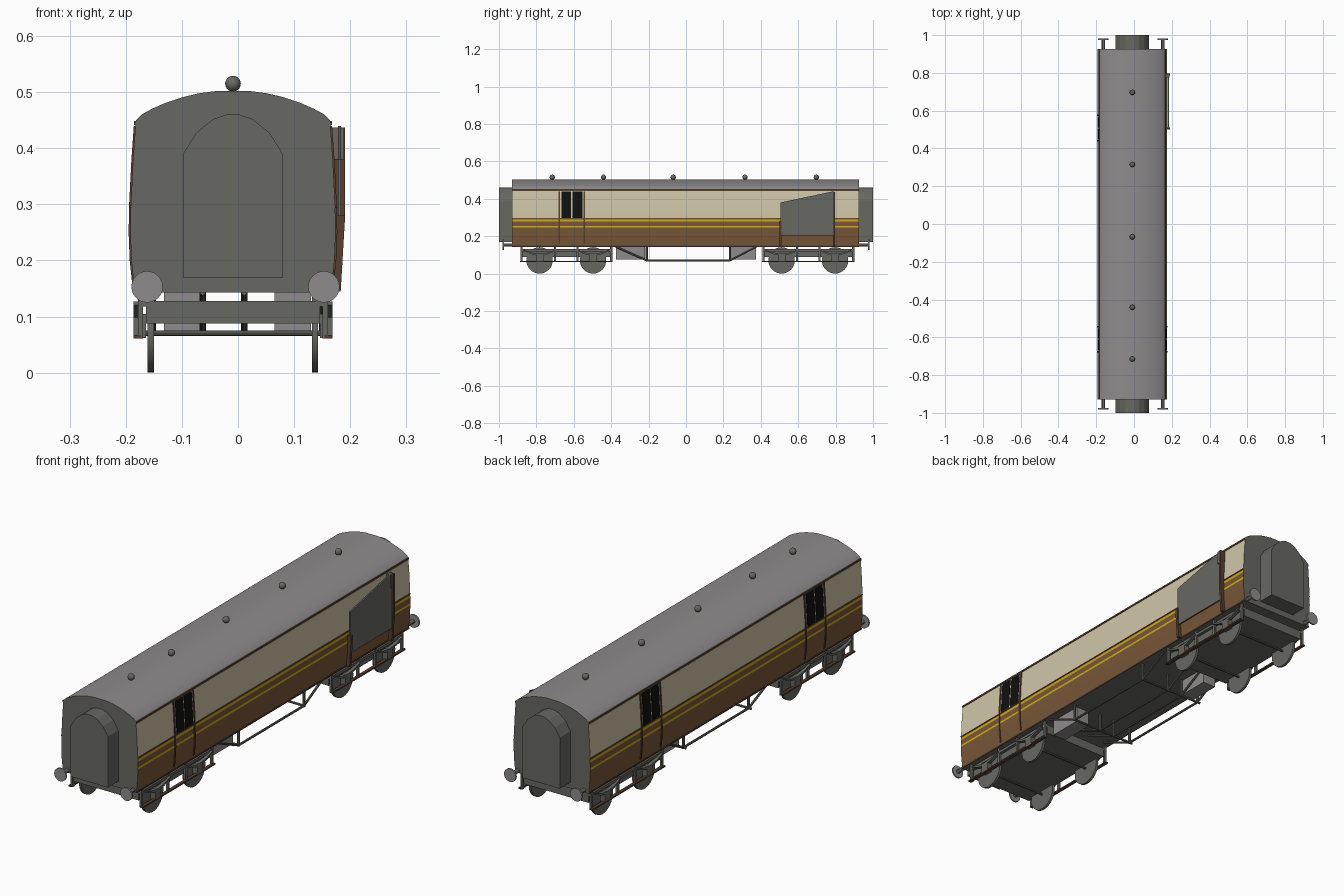
import bpy, bmesh, math
from mathutils import Vector

if "Cube" in bpy.data.objects:
    bpy.data.objects.remove(bpy.data.objects["Cube"])

CX = -0.009  # centre line of the coach (the side net makes the model lopsided)


def material(name, r, g, b):
    lin = [((c / 255 + 0.055) / 1.055) ** 2.4 for c in (r, g, b)]
    m = bpy.data.materials.new(name)
    m.diffuse_color = (*lin, 1)
    m.use_nodes = True
    m.node_tree.nodes["Principled BSDF"].inputs["Base Color"].default_value = m.diffuse_color
    return m


ROOF = material("roof_grey", 142, 139, 140)
DARK = material("frame_grey", 103, 104, 98)
CREAM = material("cream", 208, 198, 168)
BROWN = material("brown", 120, 87, 56)
YELLOW = material("yellow", 205, 172, 20)
BLACK = material("black", 16, 16, 16)
TRIM = material("dark_brown", 88, 62, 46)


def finish(name, bm, mats, smooth=False):
    bmesh.ops.recalc_face_normals(bm, faces=bm.faces)
    me = bpy.data.meshes.new(name)
    bm.to_mesh(me)
    bm.free()
    ob = bpy.data.objects.new(name, me)
    bpy.context.collection.objects.link(ob)
    for m in mats:
        me.materials.append(m)
    if smooth:
        bpy.ops.object.select_all(action='DESELECT')
        ob.select_set(True)
        bpy.context.view_layer.objects.active = ob
        bpy.ops.object.shade_smooth_by_angle(angle=math.radians(30))
    return ob


def prism_mesh(pts, axis, lo, hi):
    """Extrude a closed outline: (x, z) along y, or (y, z) along x."""
    bm = bmesh.new()
    place = (lambda p, d: (p[0], d, p[1])) if axis == 'y' else (lambda p, d: (d, p[0], p[1]))
    a = [bm.verts.new(place(p, lo)) for p in pts]
    b = [bm.verts.new(place(p, hi)) for p in pts]
    bm.faces.new(a)
    bm.faces.new(b[::-1])
    n = len(pts)
    for i in range(n):
        bm.faces.new((a[i], b[i], b[(i + 1) % n], a[(i + 1) % n]))
    return bm


def prism(name, pts, axis, lo, hi, mat, smooth=False):
    return finish(name, prism_mesh(pts, axis, lo, hi), [mat], smooth)


def box(name, x0, x1, y0, y1, z0, z1, mat):
    return prism(name, [(x0, z0), (x1, z0), (x1, z1), (x0, z1)], 'y', y0, y1, mat)


def rod(name, p, q, r, mat, sides=8):
    p, q = Vector(p), Vector(q)
    bm = bmesh.new()
    bmesh.ops.create_cone(bm, cap_ends=True, segments=sides, radius1=r, radius2=r, depth=(q - p).length)
    turn = (q - p).to_track_quat('Z', 'Y').to_matrix().to_4x4()
    turn.translation = (p + q) / 2
    bm.transform(turn)
    return finish(name, bm, [mat], sides > 8)


# Side wall: half width by height
WALL = [(0.143, 0.175), (0.20, 0.181), (0.25, 0.183), (0.30, 0.182), (0.38, 0.178), (0.45, 0.173)]


def half_width(z):
    for (z0, w0), (z1, w1) in zip(WALL, WALL[1:]):
        if z <= z1:
            return w0 + (w1 - w0) * (z - z0) / (z1 - z0)
    return WALL[-1][1]


def side_strip(name, side, y0, y1, z0, z1, mat, t=0.003):
    """Thin plate that follows the curved side wall."""
    zs = [z0] + [z for z, _ in WALL if z0 < z < z1] + [z1]
    pts = [(CX + side * (half_width(z) + t), z) for z in zs]
    pts += [(CX + side * (half_width(z) - 0.002), z) for z in reversed(zs)]
    prism(name, pts, 'y', y0, y1, mat)


# Coach body with colour bands chosen by height
band_z = [0.143, 0.20, 0.246, 0.255, 0.279, 0.289, 0.297, 0.34, 0.38, 0.45]
half = [(half_width(z), z) for z in band_z]
half += [(0.163, 0.460), (0.145, 0.470), (0.12, 0.481), (0.09, 0.491), (0.06, 0.498), (0.03, 0.502)]
outline = [(CX + w, z) for w, z in half] + [(CX - w, z) for w, z in reversed(half)]
bm = prism_mesh(outline, 'y', -0.93, 0.926)
bmesh.ops.recalc_face_normals(bm, faces=bm.faces)
for f in bm.faces:
    z = f.calc_center_median().z
    if abs(f.normal.y) > 0.5 or f.normal.z < -0.9:
        f.material_index = 1
    elif z > 0.45:
        f.material_index = 0
    elif z > 0.297:
        f.material_index = 2
    elif 0.279 < z < 0.289 or 0.246 < z < 0.255:
        f.material_index = 4
    else:
        f.material_index = 3
finish("coach_body", bm, [ROOF, DARK, CREAM, BROWN, YELLOW], True)

# Roof ventilators
for y in (-0.715, -0.441, -0.068, 0.315, 0.697):
    bm = bmesh.new()
    bmesh.ops.create_uvsphere(bm, u_segments=16, v_segments=10, radius=0.014)
    bmesh.ops.translate(bm, verts=bm.verts, vec=(CX, y, 0.515))
    finish("roof_ventilator", bm, [DARK], True)

# Eaves gutter, waist moulding and sill on both sides, doors let into them
DOORS = {1: [(-0.677, -0.543)], -1: [(-0.677, -0.543), (0.44, 0.575)]}
for side, doors in DOORS.items():
    side_strip("eaves_gutter", side, -0.93, 0.926, 0.441, 0.449, TRIM)
    side_strip("waist_moulding", side, -0.93, 0.926, 0.294, 0.298, TRIM, 0.002)
    side_strip("sill", side, -0.93, 0.926, 0.143, 0.149, TRIM)
    for y0, y1 in doors:
        for y in (y0, y1):
            side_strip("door_edge", side, y - 0.004, y + 0.004, 0.16, 0.44, TRIM)
        mid = (y0 + y1) / 2
        for a, b in ((y0 + 0.011, mid - 0.004), (mid + 0.003, y1 - 0.011)):
            side_strip("door_window", side, a, b, 0.298, 0.438, BLACK, 0.002)

# Mail-catching net on the right side with its posts
prism("side_net", [(0.505, 0.203), (0.79, 0.203), (0.79, 0.44), (0.505, 0.38)], 'x', 0.178, 0.184, DARK)
prism("net_tall_post", [(0.166, 0.145), (0.183, 0.145), (0.191, 0.28), (0.191, 0.437), (0.168, 0.437)],
      'y', 0.785, 0.797, TRIM)
prism("net_short_post", [(0.166, 0.145), (0.183, 0.145), (0.191, 0.28), (0.168, 0.28)],
      'y', 0.499, 0.511, TRIM)
box("net_bracket", 0.164, 0.189, 0.775, 0.785, 0.38, 0.437, DARK)

# Gangway connections, buffers
arch = [(0.089, 0.17), (0.089, 0.39), (0.065, 0.428), (0.035, 0.452), (0.012, 0.46)]
arch = [(CX + x, z) for x, z in arch] + [(CX - x, z) for x, z in reversed(arch)]
for end in (-1, 1):
    prism("gangway", arch, 'y', *sorted((end * 0.92, end)), DARK)
    for x in (-0.162, 0.153):
        rod("buffer_shank", (x, end * 0.91, 0.153), (x, end * 0.975, 0.153), 0.009, DARK, 12)
        rod("buffer_head", (x, end * 0.974, 0.153), (x, end * 0.981, 0.153), 0.028, ROOF, 24)

# Bogies
for yc in (-0.64, 0.654):
    box("bogie_block", CX - 0.155, CX + 0.155, yc - 0.245, yc + 0.245, 0.088, 0.128, DARK)
    for side in (-1, 1):
        def sx(a, b):
            return sorted((CX + side * a, CX + side * b))
        box("bogie_top_bar", *sx(0.155, 0.168), yc - 0.245, yc + 0.245, 0.118, 0.13, DARK)
        box("bogie_footboard", *sx(0.163, 0.177), yc - 0.248, yc + 0.248, 0.061, 0.067, TRIM)
        for dy in (-0.24, -0.06, 0.06, 0.24):
            box("bogie_post", *sx(0.160, 0.169), yc + dy - 0.006, yc + dy + 0.006, 0.061, 0.142, DARK)
        for dy in (-0.143, 0.143):
            y = yc + dy
            box("axle_box", *sx(0.155, 0.177), y - 0.02, y + 0.02, 0.062, 0.105, DARK)
            top = [(y + t * 0.085, 0.107 + 0.02 * t * t) for t in (-1, -0.5, 0, 0.5, 1)]
            low = [(a, z - 0.012 + 0.006 * abs(a - y) / 0.085) for a, z in reversed(top)]
            prism("leaf_spring", top + low, 'x', *sx(0.162, 0.177), DARK)
            rod("wheel", (CX + side * 0.141, y, 0.0705), (CX + side * 0.152, y, 0.0705), 0.0705, DARK, 32)
    for dy in (-0.143, 0.143):
        rod("axle", (CX - 0.165, yc + dy, 0.0705), (CX + 0.165, yc + dy, 0.0705), 0.005, DARK)

# Underframe trusses with queen posts and cross rods
for x in (-0.152, -0.037 - 0.026, 0.011, 0.150):
    path = [(x, -0.375, 0.143), (x, -0.21, 0.07), (x, 0.235, 0.07), (x, 0.375, 0.143)]
    for p, q in zip(path, path[1:]):
        rod("truss_rod", p, q, 0.005, DARK)
    for y in (-0.21, 0.235):
        rod("queen_post", (x, y, 0.066), (x, y, 0.145), 0.006, DARK)
for y in (-0.21, 0.235):
    rod("cross_rod", (-0.165, y, 0.07), (0.15, y, 0.07), 0.005, DARK)

# Equipment boxes under the floor
box("battery_box", 0.065, 0.13, -0.375, -0.22, 0.075, 0.146, ROOF)
box("dynamo_box", -0.132, -0.068, 0.235, 0.375, 0.075, 0.146, ROOF)
